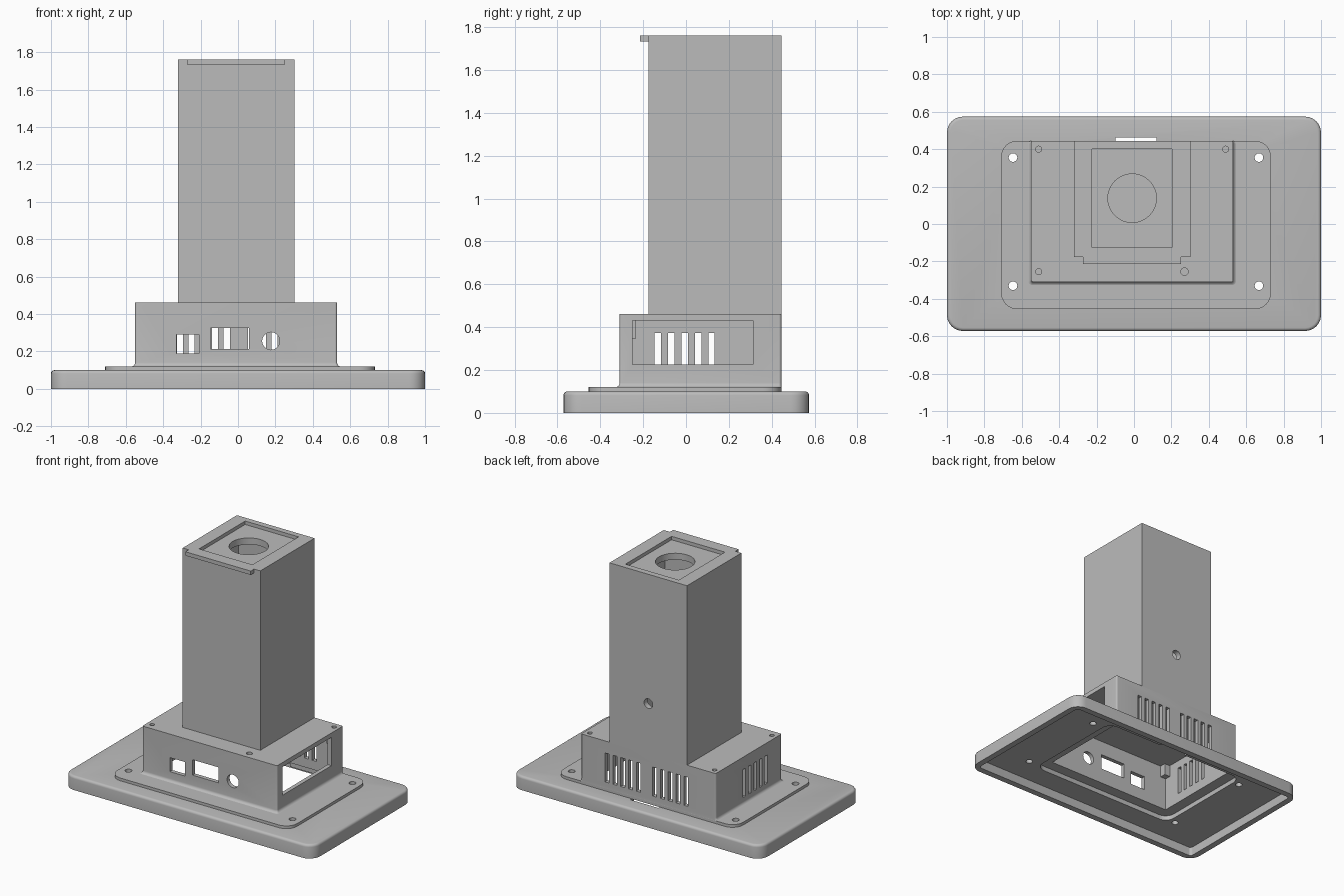
import bpy, bmesh, math

if "Cube" in bpy.data.objects:
    bpy.data.objects.remove(bpy.data.objects["Cube"])

grey = bpy.data.materials.new("plain grey")
grey.diffuse_color = (0.5, 0.5, 0.5, 1)
grey.use_nodes = True
grey.node_tree.nodes["Principled BSDF"].inputs["Base Color"].default_value = (0.5, 0.5, 0.5, 1)


def outline(x0, x1, y0, y1, r, z, seg=6):
    """Rounded rectangle as a ring of points."""
    pts = []
    corners = [(x1 - r, y1 - r), (x0 + r, y1 - r), (x0 + r, y0 + r), (x1 - r, y0 + r)]
    for k, (cx, cy) in enumerate(corners):
        for i in range(seg + 1):
            a = math.pi / 2 * (k + i / seg)
            pts.append((cx + r * math.cos(a), cy + r * math.sin(a), z))
    return pts


def finish(name, bm):
    bmesh.ops.recalc_face_normals(bm, faces=bm.faces)
    me = bpy.data.meshes.new(name)
    bm.to_mesh(me)
    bm.free()
    me.materials.append(grey)
    ob = bpy.data.objects.new(name, me)
    bpy.context.collection.objects.link(ob)
    return ob


def loft(name, rings):
    """Closed solid through a stack of rings."""
    bm = bmesh.new()
    loops = [[bm.verts.new(p) for p in ring] for ring in rings]
    n = len(loops[0])
    for a, b in zip(loops, loops[1:]):
        for i in range(n):
            j = (i + 1) % n
            bm.faces.new((a[i], a[j], b[j], b[i]))
    bm.faces.new(loops[0][::-1])
    bm.faces.new(loops[-1])
    return finish(name, bm)


def slab(name, x0, x1, y0, y1, z0, z1, r):
    return loft(name, [outline(x0, x1, y0, y1, r, z) for z in (z0, z1)])


def box(name, x0, x1, y0, y1, z0, z1):
    bm = bmesh.new()
    bmesh.ops.create_cube(bm, size=1)
    for v in bm.verts:
        v.co = (x1 if v.co.x > 0 else x0, y1 if v.co.y > 0 else y0, z1 if v.co.z > 0 else z0)
    return finish(name, bm)


def rod(name, centre, r, length, axis="Z"):
    """Cylinder centred on a point, along Z or Y."""
    bm = bmesh.new()
    bmesh.ops.create_cone(bm, cap_ends=True, segments=32, radius1=r, radius2=r, depth=length)
    for v in bm.verts:
        x, y, z = v.co
        if axis == "Y":
            y, z = z, -y
        v.co = (x + centre[0], y + centre[1], z + centre[2])
    return finish(name, bm)


def cut(ob, cutters):
    for c in cutters:
        c.hide_render = True
        m = ob.modifiers.new("cut", "BOOLEAN")
        m.operation, m.solver, m.object = "DIFFERENCE", "EXACT", c
        bpy.context.view_layer.objects.active = ob
        bpy.ops.object.modifier_apply(modifier=m.name)
        bpy.data.objects.remove(c)


# Main extents
BX0, BX1, BY0, BY1 = -0.55, 0.53, -0.31, 0.445
WALL = 0.03
CEIL = 0.43
SCREWS = [(x, y) for x in (-0.647, 0.668) for y in (-0.33, 0.355)]
POSTS = [(-0.51, 0.4), (0.49, 0.4), (-0.51, -0.255), (0.27, -0.255)]


def screw_holes():
    return [rod("cutter", (x, y, 0.1), 0.023, 0.2) for x, y in SCREWS]


# Base plate: rounded tray, hollow underneath
R, E = 0.085, 0.018
rings = [outline(-1, 1, -0.572, 0.574, R, 0)]
for i in range(5):
    a = math.pi / 2 * i / 4
    d = E * (1 - math.cos(a))
    rings.append(outline(-1 + d, 1 - d, -0.572 + d, 0.574 - d, R - d, 0.1 - E + E * math.sin(a)))
base = loft("base_plate", rings)
cut(base, [slab("cutter", -0.955, 0.955, -0.527, 0.529, -0.05, 0.065, 0.02),
           slab("cutter", -0.6, 0.58, -0.36, 0.425, 0.02, 0.2, 0.07),
           box("cutter", -0.1, 0.12, 0.38, 0.462, 0.02, 0.2)] + screw_holes())

# Mounting flange
flange = slab("mounting_flange", -0.71, 0.732, -0.455, BY1, 0.099, 0.12, 0.085)
cut(flange, [box("cutter", BX0 + WALL, BX1 - WALL, BY0 + WALL, BY1 - WALL, 0.05, 0.2)] + screw_holes())

# Housing with a filleted foot on three sides
F = 0.022
rings = []
for i in range(6):
    a = math.pi / 2 * i / 5
    d = F * (1 - math.sin(a))
    rings.append(outline(BX0 - d, BX1 + d, BY0 - d, BY1, 0.012 + d / 2, 0.119 + F * (1 - math.cos(a))))
rings.append(outline(BX0, BX1, BY0, BY1, 0.012, 0.462))
housing = loft("housing", rings)
cutters = [box("cutter", BX0 + WALL, BX1 - WALL, BY0 + WALL, BY1 - WALL, 0.05, CEIL)]
# front ports
cutters += [box("cutter", -0.33, -0.208, -0.4, -0.2, 0.19, 0.292),
            box("cutter", -0.147, 0.06, -0.4, -0.2, 0.213, 0.325),
            rod("cutter", (0.176, -0.3, 0.256), 0.047, 0.2, "Y")]
# side window and ventilation slots
cutters.append(box("cutter", 0.45, 0.6, -0.25, 0.313, 0.225, CEIL))
for i in range(5):
    s = 0.0625 * i
    cutters.append(box("cutter", -0.65, -0.45, -0.146 + s, -0.116 + s, 0.17, 0.372))
    for start in (-0.327, 0.054):
        cutters.append(box("cutter", start + s, start + s + 0.033, 0.35, 0.5, 0.165, 0.375))
cut(housing, cutters)

# Screw posts under the housing roof, drilled from above
for i, (x, y) in enumerate(POSTS):
    post = box(f"screw_post_{i + 1}", x - 0.035, x + 0.035, y - 0.035 if y > 0 else BY0 + 0.01,
               BY1 - 0.01 if y > 0 else y + 0.02, 0.345, CEIL + 0.005)
    for part in (post, housing):
        cut(part, [rod("cutter", (x, y, 0.45), 0.02 if i == 3 else 0.016, 0.16)])

# Hollow tower with recessed top and round opening
TX0, TX1, TY0, TOP = -0.32, 0.302, -0.176, 1.762
tower = box("tower", TX0, TX1, TY0, BY1, 0.46, TOP)
cut(tower, [box("cutter", TX0 + 0.04, TX1 - 0.04, TY0 + 0.04, BY1 - 0.04, 0.475, 1.69),
            box("cutter", -0.224, 0.204, -0.126, 0.402, TOP - 0.025, 1.9),
            rod("cutter", (-0.01, 0.138, 1.7), 0.13, 0.3),
            rod("cutter", (-0.01, 0.43, 0.825), 0.035, 0.14, "Y"),
            box("cutter", -0.037, 0.017, 0.088, 0.142, 0.467, 0.5)])

# Front lip at the top of the tower
box("top_lip", -0.272, 0.252, -0.214, TY0 + 0.01, 1.734, TOP)

# Smooth shading on rounded parts, sharp edges kept
for ob in (base, flange, housing, tower):
    bpy.ops.object.select_all(action="DESELECT")
    ob.select_set(True)
    bpy.context.view_layer.objects.active = ob
    bpy.ops.object.shade_smooth_by_angle(angle=math.radians(30))
